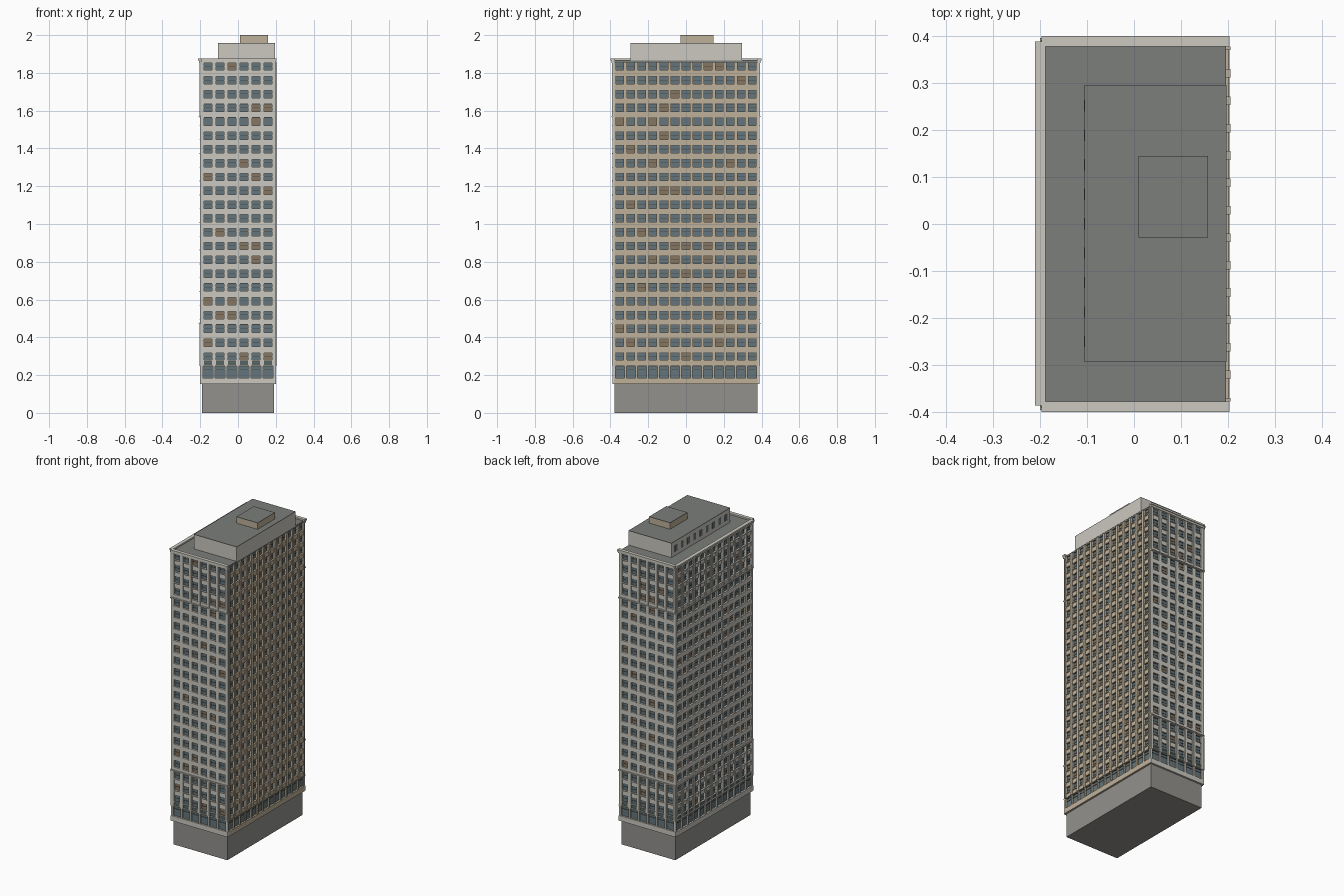
import bpy, bmesh, random
from mathutils import Vector

if "Cube" in bpy.data.objects:
    bpy.data.objects.remove(bpy.data.objects["Cube"])

random.seed(4)
CX, CY = 0.19, 0.378          # half size of the glass-plane core
ROW0, PITCH_Z, ROWS = 0.30, 0.0731, 22
WIN_W, WIN_H = 0.040, 0.042


def material(name, rgb):
    m = bpy.data.materials.new(name)
    m.diffuse_color = (*rgb, 1)
    m.use_nodes = True
    m.node_tree.nodes["Principled BSDF"].inputs["Base Color"].default_value = m.diffuse_color
    return m


STONE = material("pale stone", (0.60, 0.58, 0.52))
BRICK = material("tan brick", (0.52, 0.44, 0.32))
PLINTH = material("plinth grey", (0.29, 0.285, 0.27))
ROOF = material("roof grey", (0.20, 0.21, 0.20))
GLASS = material("window glass", (0.13, 0.18, 0.20))
BLIND = material("window blind", (0.24, 0.18, 0.12))
GREEN = material("bronze green", (0.09, 0.13, 0.12))
FRAME = material("window frame", (0.06, 0.07, 0.07))


def boxes(name, items, mat):
    """One object made of many boxes, each given as two opposite corners."""
    bm = bmesh.new()
    for a, b in items:
        a, b = Vector(a), Vector(b)
        lo = Vector(map(min, a, b))
        hi = Vector(map(max, a, b))
        ret = bmesh.ops.create_cube(bm, size=1)
        for v in ret["verts"]:
            v.co = Vector(((lo[i] + hi[i]) / 2 + v.co[i] * (hi[i] - lo[i])) for i in range(3))
    me = bpy.data.meshes.new(name)
    bm.to_mesh(me)
    bm.free()
    me.materials.append(mat)
    ob = bpy.data.objects.new(name, me)
    bpy.context.collection.objects.link(ob)
    return ob


def place(side, u, d, z):
    """Facade coordinates (along, outward, up) to world."""
    return {"front": (u, -CY - d, z), "back": (-u, CY + d, z),
            "left": (-CX - d, -u, z), "right": (CX + d, u, z)}[side]


def facade(side, cols, pitch, half):
    stone = side != "right"
    wall_mat = STONE if stone else BRICK
    wall, green, glass, blind, frame, trim = [], [], [], [], [], []

    def add(group, u0, u1, z0, z1, d1, d0=-0.002):
        group.append((place(side, u0, d0, z0), place(side, u1, d1, z1)))

    edge = cols * pitch / 2
    top = 1.857
    pier = pitch - WIN_W
    pier_d = 0.010 if stone else 0.015

    # piers, narrower beside the large ground openings
    for i in range(cols + 1):
        u = -edge + i * pitch
        end_l, end_r = i == 0, i == cols
        for w, z0, z1, d in ((pier, 0.25, top, pier_d), (0.0105, 0.18, 0.25, 0.010)):
            add(wall, -half if end_l else u - w / 2, half if end_r else u + w / 2, z0, z1, d)
        # pilaster strips on the lower and crown storeys
        if stone:
            for z0, z1 in ((0.25, 0.47), (1.575, top)):
                add(trim, u - 0.007, u + 0.007, z0, z1, 0.014)

    # bays of windows, sills and spandrels
    for c in range(cols):
        u = -edge + (c + 0.5) * pitch
        l, r = u - WIN_W / 2, u + WIN_W / 2
        for k in range(ROWS):
            z = ROW0 + k * PITCH_Z
            z0, z1 = z - WIN_H / 2, z + WIN_H / 2
            pane = blind if random.random() < 0.12 else glass
            add(pane, l, r, z0, z1, 0.001)
            add(frame, l, r, z - 0.0012, z + 0.0012, 0.0025)
            add(frame, l, r, z1 - 0.003, z1, 0.003)
            below = z0 - (PITCH_Z - WIN_H) if k else 0.25
            deep = stone and (z < 0.45 or z > 1.65)
            add(green if stone and k == 0 else wall, l, r, below, z0, 0.006 if deep else 0.0095)
            add(trim, l - 0.001, r + 0.001, z0 - 0.004, z0, 0.0125)
        g = (pitch - 0.0105) / 2
        add(glass, u - g, u + g, 0.185, 0.25, 0.001)
        add(frame, u - g, u + g, 0.229, 0.232, 0.003)
        add(frame, u - g, u + g, 0.246, 0.25, 0.004)

    # footing band, ledge over the ground openings, belt courses
    add(wall, -half, half, 0.153, 0.185, 0.012)
    add(trim, -half, half, 0.249, 0.254, 0.0135)
    if stone:
        for z in (0.475, 1.57):
            add(trim, -half, half, z - 0.006, z + 0.004, 0.015)
            add(trim, -half, half, z - 0.002, z + 0.002, 0.018)

    boxes(side + "_wall", wall, wall_mat)
    boxes(side + "_trim", trim, wall_mat)
    boxes(side + "_window_glass", glass, GLASS)
    boxes(side + "_window_blinds", blind, BLIND)
    boxes(side + "_window_frames", frame, FRAME)
    if green:
        boxes(side + "_spandrels", green, GREEN)


# plinth and inner core
boxes("plinth", [((-0.19, -0.378, 0), (0.19, 0.378, 0.156))], PLINTH)
boxes("core", [((-CX, -CY, 0.156), (CX, CY, 1.858))], FRAME)

# four facades
for side in ("front", "back"):
    facade(side, 6, 0.0635, 0.20)
for side in ("left", "right"):
    facade(side, 13, 0.0583, 0.378)

# roof deck
boxes("roof_deck", [((-0.19, -0.38, 1.856), (0.1955, 0.38, 1.867))], ROOF)

# stepped cornice on the three stone sides
cornice = [((-0.211, -0.386, 1.865), (-0.188, 0.388, 1.876)),
           ((-0.206, -0.386, 1.853), (-0.188, 0.388, 1.865))]
for s in (-1, 1):
    cornice += [((-0.197, s * 0.4, 1.865), (0.203, s * 0.378, 1.8765)),
                ((-0.197, s * 0.395, 1.853), (0.2015, s * 0.378, 1.865))]
boxes("cornice", cornice, STONE)

# penthouse with its row of windows on the left side
boxes("penthouse", [((-0.105, -0.294, 1.866), (0.197, 0.296, 1.956))], STONE)
boxes("penthouse_roof", [((-0.105, -0.294, 1.956), (0.197, 0.296, 1.959))], ROOF)
boxes("penthouse_windows",
      [((-0.1065, y - 0.012, 1.892), (-0.10, y + 0.012, 1.932))
       for y in (-0.25 + i * 0.0627 for i in range(9))], GLASS)

# lift machine room
boxes("machine_room", [((0.01, -0.029, 1.958), (0.158, 0.145, 1.997))], BRICK)
boxes("machine_room_roof", [((0.01, -0.029, 1.997), (0.158, 0.145, 2.0))], ROOF)
